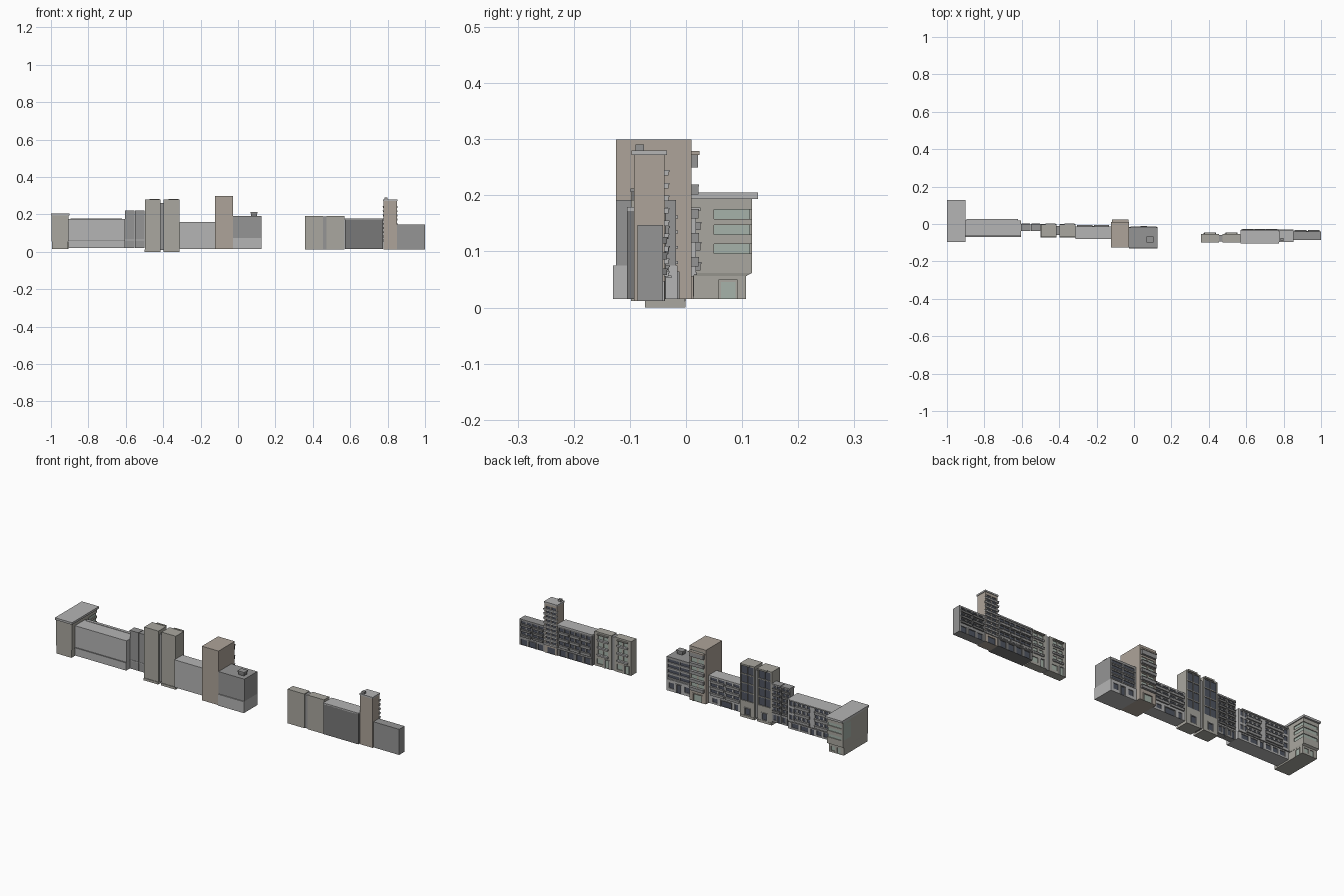
import bpy, bmesh

COL = dict(light=(.46, .46, .46), mid=(.3, .3, .3), dark=(.19, .19, .19), tan=(.42, .37, .32),
           sage=(.4, .39, .35), blue=(.08, .09, .12), green=(.38, .45, .4))
MATS = {}
for key, c in COL.items():
    MATS[key] = bpy.data.materials.new(key)
    MATS[key].diffuse_color = (*c, 1)


def finish(name, bm, *mats):
    bmesh.ops.remove_doubles(bm, verts=bm.verts, dist=1e-5)
    bmesh.ops.recalc_face_normals(bm, faces=bm.faces)
    me = bpy.data.meshes.new(name)
    bm.to_mesh(me)
    bm.free()
    for m in mats:
        me.materials.append(MATS[m])
    ob = bpy.data.objects.new(name, me)
    bpy.context.collection.objects.link(ob)
    return ob


def box(name, x0, x1, y0, y1, z0, z1, mat):
    bm = bmesh.new()
    for v in bmesh.ops.create_cube(bm, size=1)['verts']:
        v.co = ((x0 + x1) / 2 + v.co.x * (x1 - x0), (y0 + y1) / 2 + v.co.y * (y1 - y0),
                (z0 + z1) / 2 + v.co.z * (z1 - z0))
    return finish(name, bm, mat)


def building(name, x0, x1, y0, y1, z0, z1, mat, holes=(), glass='blue', depth=.004):
    """Block whose +y wall has recessed openings, each (xa, xb, za, zb)."""
    xs = sorted({x0, x1, *[round(h[i], 5) for h in holes for i in (0, 1)]})
    zs = sorted({z0, z1, *[round(h[i], 5) for h in holes for i in (2, 3)]})
    bm = bmesh.new()

    def quad(*pts, m=0):
        bm.faces.new([bm.verts.new(p) for p in pts]).material_index = m

    def inset(i, j):
        if not (0 <= i < len(xs) - 1 and 0 <= j < len(zs) - 1):
            return False
        cx, cz = (xs[i] + xs[i + 1]) / 2, (zs[j] + zs[j + 1]) / 2
        return any(a < cx < b and c < cz < d for a, b, c, d in holes)
    yi = y1 - depth
    for i in range(len(xs) - 1):
        for j in range(len(zs) - 1):
            a, b, c, d = xs[i], xs[i + 1], zs[j], zs[j + 1]
            r = inset(i, j)
            y = yi if r else y1
            quad((b, y, c), (a, y, c), (a, y, d), (b, y, d), m=int(r))
            if r:
                for di, dj, p, q in ((-1, 0, (a, c), (a, d)), (1, 0, (b, c), (b, d)),
                                     (0, -1, (a, c), (b, c)), (0, 1, (a, d), (b, d))):
                    if not inset(i + di, j + dj):
                        quad((p[0], y1, p[1]), (q[0], y1, q[1]), (q[0], yi, q[1]), (p[0], yi, p[1]))
            # rear wall, sides, roof and floor follow the same grid
            quad((a, y0, c), (b, y0, c), (b, y0, d), (a, y0, d))
            if i == 0:
                for x in (x0, x1):
                    quad((x, y0, c), (x, y1, c), (x, y1, d), (x, y0, d))
            if j == 0:
                for z in (z0, z1):
                    quad((a, y0, z), (b, y0, z), (b, y1, z), (a, y1, z))
    return finish(name, bm, mat, glass)


def grid(x0, x1, cols, gap, z0, step, rows, h):
    w = (x1 - x0 - gap * (cols - 1)) / cols
    return [(x0 + i * (w + gap), x0 + i * (w + gap) + w, z0 + j * step, z0 + j * step + h)
            for i in range(cols) for j in range(rows)]


def balconies(name, x0, x1, y, out, z0, step, rows, h, mat):
    for j in range(rows):
        z = z0 + j * step
        box(f"{name}_balcony_{j + 1}", x0, x1, y - .002, y + out, z, z + h, mat)
        box(f"{name}_handrail_{j + 1}", x0 - .001, x1 + .001, y - .002, y + out + .0015, z + h, z + h + .003, mat)


def door_frame(name, x0, x1, y, z0, z1, mat):
    t = .004
    box(name + "_left_jamb", x0 - t, x0, y - .001, y + .003, z0, z1, mat)
    box(name + "_right_jamb", x1, x1 + t, y - .001, y + .003, z0, z1, mat)
    box(name + "_lintel", x0 - t, x1 + t, y - .001, y + .003, z1, z1 + t, mat)


# Corner building: deep block, jetted upper storeys, wrap-round window bands, flat roof
building("corner_base", -.995, -.908, -.09, .107, .015, .056, 'sage',
         [(-.975, -.955, .015, .047), (-.945, -.92, .024, .047)], 'green')
jetty = box("corner_jetty", -.997, -.905, -.09, .118, .056, .062, 'sage')
for v in jetty.data.vertices:
    if v.co.z < .058 and v.co.y > 0:
        v.co.y, v.co.x = .107, max(-.995, min(-.908, v.co.x))
box("corner_rear", -.997, -.905, -.09, .05, .062, .194, 'sage')
box("corner_parapet_wall", -.997, -.905, .05, .118, .062, .096, 'sage')
box("corner_glass_core", -.997, -.909, .05, .114, .096, .194, 'green')
for j, (a, b) in enumerate([(.113, .13), (.147, .158), (.175, .194)]):
    box(f"corner_band_{j + 1}", -.997, -.905, .05, .118, a, b, 'sage')
box("corner_end_wall", -.997, -.99, .05, .118, .096, .194, 'sage')
box("corner_roof", -1, -.9, -.097, .128, .194, .205, 'light')
box("corner_side_door", -.91, -.907, .062, .088, .015, .046, 'green')
for y in (.058, .088):
    box("corner_side_jamb", -.909, -.905, y, y + .004, .015, .05, 'sage')
box("corner_side_lintel", -.909, -.905, .058, .092, .046, .05, 'sage')

# Long apartment block
building("long_base", -.905, -.605, -.067, .014, .02, .06, 'light',
         grid(-.885, -.77, 3, .012, .028, 1, 1, .024) + [(-.755, -.735, .02, .052)]
         + grid(-.72, -.625, 2, .012, .028, 1, 1, .024))
building("long_upper", -.905, -.605, -.065, .018, .06, .176, 'light',
         grid(-.895, -.765, 5, .008, .072, .036, 3, .025)
         + grid(-.735, -.615, 5, .008, .072, .036, 3, .025))
box("long_ledge", -.905, -.605, -.069, .02, .058, .063, 'mid')
for s, (a, b) in enumerate([(-.865, -.765), (-.735, -.65)]):
    balconies(f"long_{s + 1}", a, b, .018, .008, .066, .036, 3, .012, 'mid')
    box(f"long_cornice_{s + 1}", a - .03, b + .03, .01, .026, .172, .178, 'light')

# Pair of narrow houses
for s, (a, b) in enumerate([(-.605, -.554), (-.551, -.5)]):
    n = f"narrow_{s + 1}"
    building(n, a, b, -.036, -.004, .02, .218, 'mid',
             grid(a + .006, b - .006, 2, .006, .078, .029, 5, .019)
             + [(a + .006, a + .02, .02, .058), (a + .027, b - .006, .03, .058)])
    balconies(n, a + .004, b - .004, -.004, .006, .071, .029, 5, .009, 'dark')
    box(n + "_cornice", a, b, -.038, .001, .213, .222, 'mid')
    box(n + "_ledge", a, b, -.038, -.002, .062, .067, 'light')

# Twin glazed towers
for s, (a, b) in enumerate([(-.498, -.415), (-.397, -.314)]):
    n = f"glazed_tower_{s + 1}"
    building(n, a, b, -.07, -.003, .002, .28, 'sage',
             grid(a + .006, b - .006, 1, 0, .088, .047, 4, .043)
             + [(a + .028, a + .056, .015, .05)])
    box(n + "_plinth", a - .001, b + .001, -.073, -.001, 0, .012, 'sage')
    box(n + "_mullion", a + .04, a + .043, -.008, -.003, .088, .272, 'dark')
    box(n + "_roof_lip", a + .025, b - .005, -.006, .004, .274, .282, 'sage')
    door_frame(n + "_door", a + .028, a + .056, -.003, .012, .05, 'light')
box("tower_link", -.415, -.397, -.06, -.012, .01, .262, 'mid')

# Low terrace block
building("terrace", -.314, -.123, -.08, -.013, .015, .16, 'light',
         grid(-.304, -.135, 4, .008, .066, .032, 3, .022)
         + [(-.295, -.275, .015, .048), (-.255, -.195, .015, .046), (-.175, -.145, .024, .046)])
balconies("terrace_left", -.304, -.224, -.013, .007, .06, .032, 3, .011, 'mid')
balconies("terrace_right", -.214, -.135, -.013, .007, .06, .032, 3, .011, 'mid')
door_frame("terrace_garage", -.255, -.195, -.013, .015, .046, 'mid')

# Tall tan tower with stacked balconies
building("tan_tower", -.123, -.026, -.125, .01, .015, .3, 'tan',
         grid(-.112, -.037, 2, .008, .082, .043, 5, .03) + [(-.1, -.05, .015, .052)], 'green')
balconies("tan_tower", -.115, -.033, .01, .012, .073, .043, 4, .014, 'mid')
box("tan_tower_top_bay", -.115, -.033, .008, .021, .25, .272, 'mid')
box("tan_tower_canopy", -.117, -.03, .008, .024, .272, .279, 'tan')
door_frame("tan_tower_door", -.1, -.05, .01, .015, .052, 'tan')

# Banded block with roof box
building("banded_base", -.026, .125, -.13, -.015, .015, .075, 'light',
         [(-.01, .02, .03, .06), (.04, .065, .015, .06), (.08, .11, .03, .06)])
building("banded_upper", -.026, .125, -.125, -.018, .075, .192, 'mid',
         grid(-.018, .117, 2, .006, .083, .027, 4, .016))
for j in range(4):
    box(f"banded_sill_{j + 1}", -.02, .119, -.02, -.014, .078 + j * .027, .083 + j * .027, 'light')
box("banded_roof_box", .07, .102, -.097, -.07, .192, .208, 'dark')
box("banded_roof_box_lid", .067, .105, -.099, -.067, .206, .212, 'mid')
door_frame("banded_door", .04, .065, -.015, .015, .06, 'mid')

# Pair of pale houses
for s, (a, b) in enumerate([(.358, .455), (.473, .57)]):
    n = f"pale_{s + 1}"
    building(n, a, b, -.098, -.054, .012, .192, 'sage',
             grid(a + .02, b - .02, 2, .008, .075, .039, 3, .024)
             + [(a + .014, a + .036, .012, .055), (a + .05, b - .014, .025, .052)], 'green')
    balconies(n, a + .018, b - .018, -.054, .008, .068, .039, 3, .006, 'light')
    box(n + "_canopy", a + .018, b - .018, -.056, -.045, .178, .183, 'sage')
    door_frame(n + "_door", a + .014, a + .036, -.054, .012, .055, 'light')
box("pale_link", .455, .473, -.093, -.058, .012, .188, 'mid')

# Dark block with balcony grid
building("dark_block", .572, .775, -.105, -.036, .015, .174, 'dark',
         grid(.582, .765, 6, .007, .068, .035, 3, .025)
         + grid(.585, .76, 4, .015, .015, 1, 1, .036))
for s in range(3):
    a = .582 + s * .063
    balconies(f"dark_block_{s + 1}", a, a + .056, -.036, .006, .061, .035, 3, .011, 'mid')
box("dark_block_roof", .57, .776, -.105, -.033, .172, .179, 'light')
box("dark_block_awning", .575, .772, -.038, -.026, .053, .057, 'light')

# Slim tan tower with many balconies
building("slim_tower", .777, .85, -.093, -.037, .012, .272, 'tan',
         grid(.785, .842, 2, .006, .063, .0225, 9, .016) + [(.79, .835, .012, .045)])
balconies("slim_tower", .774, .853, -.037, .006, .055, .0225, 9, .007, 'light')
box("slim_tower_roof", .775, .853, -.097, -.034, .272, .28, 'light')
box("slim_tower_chimney", .783, .8, -.09, -.075, .28, .291, 'mid')

# End block with garages
building("end_block", .85, 1, -.086, -.041, .012, .147, 'mid',
         grid(.86, .992, 4, .007, .064, .028, 3, .019)
         + [(.862, .892, .012, .043), (.905, .945, .012, .043), (.957, .99, .012, .043)])
balconies("end_left", .86, .922, -.041, .007, .058, .028, 3, .009, 'dark')
balconies("end_right", .93, .992, -.041, .007, .058, .028, 3, .009, 'dark')
door_frame("end_garage", .905, .945, -.041, .012, .043, 'light')
